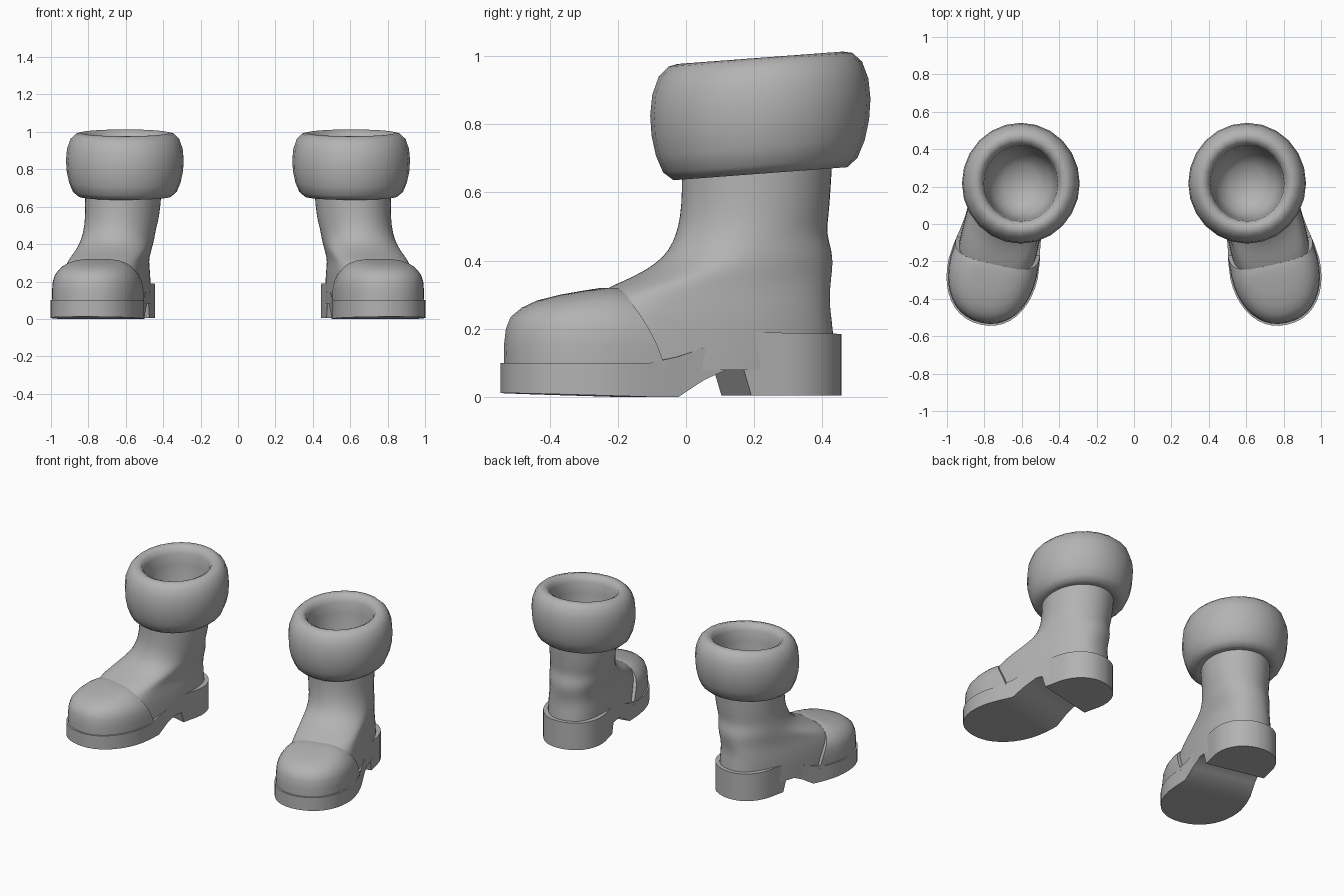
import bpy, bmesh, math

if "Cube" in bpy.data.objects:
    bpy.data.objects.remove(bpy.data.objects["Cube"])

THETA = math.radians(13)          # feet turn outwards
HEEL = (0.64, 0.25)               # heel centre of the right-hand boot

leather = bpy.data.materials.new("plain_grey")
leather.diffuse_color = (0.45, 0.45, 0.45, 1)
leather.use_nodes = True
leather.node_tree.nodes["Principled BSDF"].inputs["Base Color"].default_value = leather.diffuse_color


def place(u, v, z):
    """Foot coordinates (across, along, up) to world coordinates."""
    c, s = math.cos(THETA), math.sin(THETA)
    return (HEEL[0] + u * c - v * s, HEEL[1] + u * s + v * c, z)


def lerp(table, x):
    """Linear interpolation in a table sorted by rising x."""
    if x <= table[0][0]:
        return table[0][1]
    for (x0, y0), (x1, y1) in zip(table, table[1:]):
        if x <= x1:
            return y0 + (y1 - y0) * (x - x0) / (x1 - x0)
    return table[-1][1]


def spow(x, p):
    return math.copysign(abs(x) ** p, x)


def loft(name, rings, cap_start=False, cap_end=False, angle=40, subdivide=0):
    """Skin closed rings of points and mirror the part to the other boot."""
    bm = bmesh.new()
    loops = [[bm.verts.new(p) for p in ring] for ring in rings]
    n = len(loops[0])
    for a, b in zip(loops, loops[1:]):
        for i in range(n):
            j = (i + 1) % n
            bm.faces.new((a[i], a[j], b[j], b[i]))
    if cap_start:
        bm.faces.new(loops[0])
    if cap_end:
        bm.faces.new(loops[-1])
    bmesh.ops.remove_doubles(bm, verts=bm.verts, dist=0.0005)
    bmesh.ops.recalc_face_normals(bm, faces=bm.faces)
    me = bpy.data.meshes.new(name)
    bm.to_mesh(me)
    bm.free()
    me.materials.append(leather)
    ob = bpy.data.objects.new(name, me)
    bpy.context.collection.objects.link(ob)
    bpy.ops.object.select_all(action='DESELECT')
    ob.select_set(True)
    bpy.context.view_layer.objects.active = ob
    bpy.ops.object.shade_smooth_by_angle(angle=math.radians(angle))
    ob.modifiers.new("pair", 'MIRROR').use_mirror_merge = False
    if subdivide:
        ob.modifiers.new("soften", 'SUBSURF').levels = subdivide
        ob.modifiers["soften"].render_levels = subdivide
    return ob


# Sole: arch under the waist, block heel, raised edge at the back
bottom = [(-0.81, 0.012), (-0.4, 0.0), (-0.33, 0.0), (-0.25, 0.05),
          (-0.17, 0.085), (-0.13, 0.088), (-0.105, 0.005), (0.21, 0.005)]
top = [(-0.42, 0.1), (-0.3, 0.125), (-0.2, 0.165), (-0.1, 0.19), (0.21, 0.185)]
stations = []
for i in range(9):
    a = math.pi / 2 * (1 - i / 8)
    stations.append((0.205 * math.sin(a), max(0.195 * math.cos(a) ** 0.9, 0.004)))
stations += [(-0.06, 0.194), (-0.105, 0.195), (-0.13, 0.196), (-0.17, 0.199),
             (-0.25, 0.208), (-0.33, 0.219), (-0.42, 0.236)]
for i in range(11):
    a = math.pi / 2 * i / 10
    stations.append((-0.5 - 0.308 * math.sin(a) ** 0.95,
                     max(0.244 * math.cos(a) ** 0.9, 0.004)))
rings = []
for v, w in stations:
    b, t = lerp(bottom, v), lerp(top, v)
    rings.append([place(-w, v, t), place(w, v, t), place(w, v, b), place(-w, v, b)])
loft("sole", rings, True, True, angle=38)

# Boot upper: foot, instep and shaft with soft creases at the ankle
# (height, across, back, front, widest point, half width, squareness)
levels = [
    (0.08, 0.0, 0.190, -0.66, -0.36, 0.212, 2.6),
    (0.20, 0.0, 0.185, -0.64, -0.36, 0.210, 2.6),
    (0.26, 0.0, 0.174, -0.58, -0.34, 0.203, 2.7),
    (0.31, 0.0, 0.174, -0.51, -0.32, 0.194, 2.7),
    (0.35, -0.005, 0.180, -0.41, -0.22, 0.194, 2.4),
    (0.39, -0.010, 0.186, -0.34, -0.13, 0.193, 2.2),
    (0.43, -0.015, 0.184, -0.300, -0.08, 0.192, 2.1),
    (0.48, -0.022, 0.168, -0.277, -0.06, 0.193, 2.0),
    (0.53, -0.028, 0.176, -0.264, -0.04, 0.197, 2.0),
    (0.60, -0.032, 0.182, -0.258, -0.03, 0.202, 2.0),
    (0.72, -0.035, 0.190, -0.257, -0.03, 0.207, 2.0),
]
rings = []
for z, u0, back, front, mid, w, n in levels:
    ring = []
    for i in range(28):
        a = 2 * math.pi * i / 28
        c, s = spow(math.cos(a), 2 / n), spow(math.sin(a), 2 / n)
        length = back - mid if s > 0 else mid - front
        ring.append(place(u0 + w * c, mid + length * s, z))
    rings.append(ring)
loft("boot_upper", rings, angle=60, subdivide=1)

# Toe cap: domed shell with a slanted rear edge
# (height, half width, front, rear edge)
levels = [
    (0.085, 0.235, -0.797, -0.37),
    (0.15, 0.237, -0.798, -0.395),
    (0.20, 0.233, -0.792, -0.42),
    (0.235, 0.222, -0.778, -0.44),
    (0.262, 0.203, -0.745, -0.455),
    (0.283, 0.182, -0.700, -0.465),
    (0.300, 0.155, -0.630, -0.472),
    (0.312, 0.120, -0.560, -0.476),
    (0.320, 0.070, -0.505, -0.478),
]
rings = []
for z, w, front, rear in levels:
    mid = min(-0.49, rear - 0.02)
    ring = [place(-w * 0.97, rear, z)]
    for i in range(21):
        a = math.pi * i / 20
        ring.append(place(-w * spow(math.cos(a), 0.9),
                          mid + (front - mid) * math.sin(a) ** 0.92, z))
    ring.append(place(w * 0.97, rear, z))
    rings.append(ring)
loft("toe_cap", rings, False, True, angle=50)

# Cuff: thick padded collar, tilted up at the back, with a hollow inside
profile = [(0.19, 0.665), (0.225, 0.655), (0.255, 0.655), (0.285, 0.680),
           (0.306, 0.730), (0.319, 0.790), (0.323, 0.850), (0.317, 0.910),
           (0.298, 0.962), (0.270, 0.989), (0.243, 0.995), (0.218, 0.982),
           (0.203, 0.950), (0.197, 0.880), (0.188, 0.760), (0.160, 0.670),
           (0.100, 0.615), (0.0, 0.595)]
rings = []
for r, z in profile:
    ring = []
    for i in range(24):
        a = 2 * math.pi * i / 24
        x, y = 0.975 * r * math.cos(a), r * math.sin(a)
        ring.append((0.605 + x, 0.218 + y, z + 0.075 * y))
    rings.append(ring)
loft("cuff", rings, angle=60)
